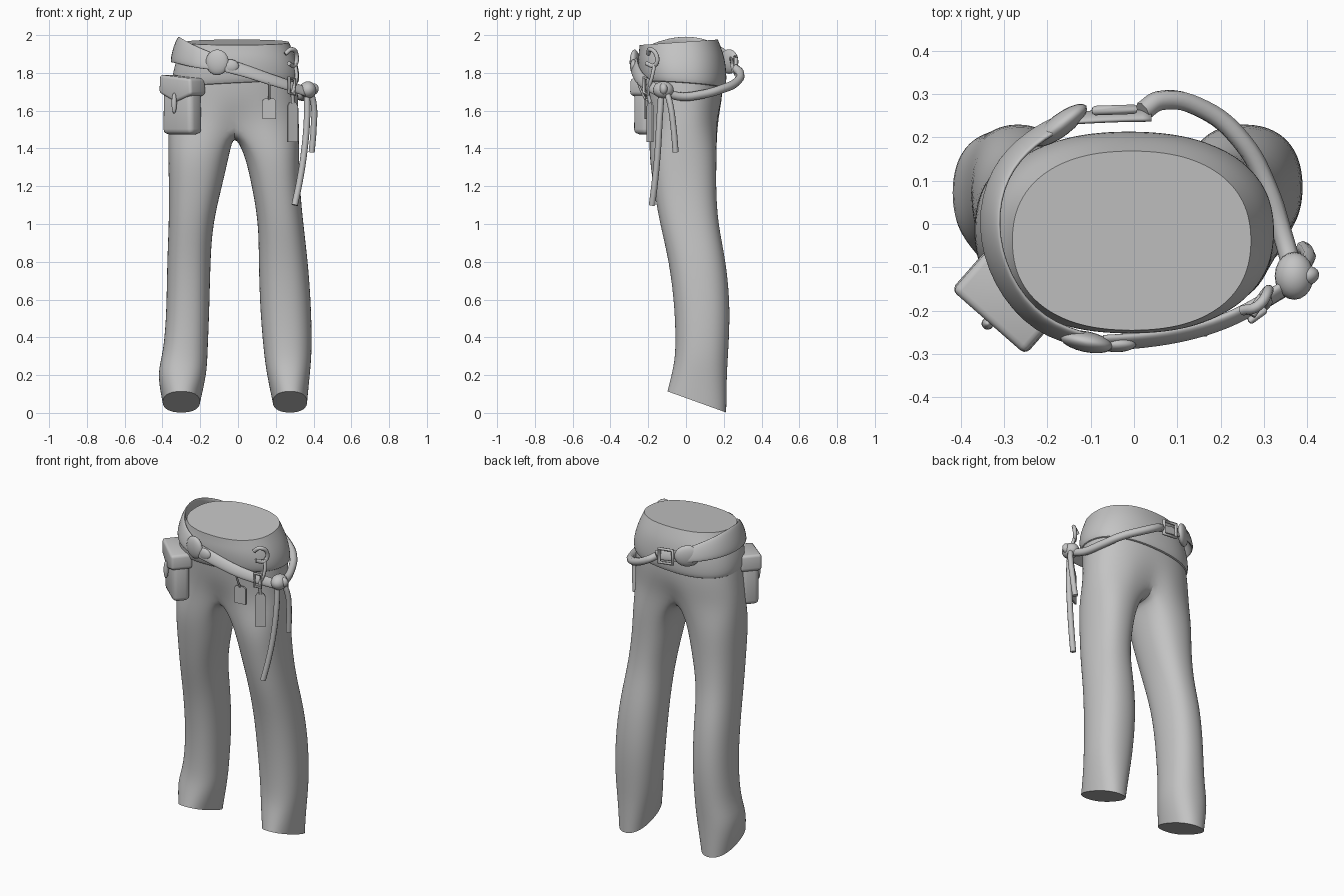
import bpy, bmesh, math
from mathutils import Vector, Matrix

old = bpy.data.objects.get("Cube")
if old:
    bpy.data.objects.remove(old, do_unlink=True)

# One plain cloth colour for everything
GREY = (0.55, 0.55, 0.55, 1)
cloth = bpy.data.materials.new("plain_grey")
cloth.use_nodes = True
cloth.diffuse_color = GREY
cloth.node_tree.nodes["Principled BSDF"].inputs["Base Color"].default_value = GREY


def finish(ob, subsurf=0, angle=50):
    """Material, optional subdivision and smooth shading."""
    ob.data.materials.clear()
    ob.data.materials.append(cloth)
    bpy.ops.object.select_all(action='DESELECT')
    ob.select_set(True)
    bpy.context.view_layer.objects.active = ob
    bpy.ops.object.shade_smooth_by_angle(angle=math.radians(angle))
    if subsurf:
        mod = ob.modifiers.new("Subdivision", 'SUBSURF')
        mod.levels = mod.render_levels = subsurf
    return ob


def from_bmesh(name, bm, **kw):
    bmesh.ops.recalc_face_normals(bm, faces=bm.faces)
    mesh = bpy.data.meshes.new(name)
    bm.to_mesh(mesh)
    bm.free()
    ob = bpy.data.objects.new(name, mesh)
    bpy.context.collection.objects.link(ob)
    return finish(ob, **kw)


def bridge(bm, a, b):
    n = len(a)
    for i in range(n):
        bm.faces.new((a[i], a[(i + 1) % n], b[(i + 1) % n], b[i]))


def cap(bm, ring):
    """Close a ring with a flat face and a crisp rim."""
    crease = bm.edges.layers.float.get("crease_edge") or bm.edges.layers.float.new("crease_edge")
    for e in bm.faces.new(ring).edges:
        e[crease] = 1


def oval(bm, z, x0, x1, y0, y1, angles, tilt=0, lean=0, power=2.3):
    """Ring of vertices; angle 0 is front, going towards +x."""
    cx, cy, rx, ry = (x0 + x1) / 2, (y0 + y1) / 2, (x1 - x0) / 2, (y1 - y0) / 2
    ring = []
    for a in angles:
        s, c = math.sin(a), -math.cos(a)
        dx = math.copysign(abs(s) ** (2 / power), s) * rx
        dy = math.copysign(abs(c) ** (2 / power), c) * ry
        ring.append(bm.verts.new((cx + dx, cy + dy, z + tilt * dy + lean * dx)))
    return ring


# Trousers: hip rings split at a crotch seam into two leg tubes
HIP = 28
hip_angles = [math.tau * i / HIP for i in range(HIP)]
bm = bmesh.new()
hips = [oval(bm, *row, hip_angles) for row in (
    (1.9, -.30, .29, -.23, .18),
    (1.78, -.335, .315, -.23, .195),
    (1.65, -.355, .32, -.215, .195),
    (1.53, -.37, .325, -.205, .18))]
for v in hips[-1]:
    v.co.y *= 1 - 0.2 * math.exp(-(v.co.x / 0.08) ** 2)
cap(bm, hips[0])
for upper, lower in zip(hips, hips[1:]):
    bridge(bm, upper, lower)
half = HIP // 2
front, back = hips[-1][0].co, hips[-1][half].co
seam = []
for i in range(1, 6):
    p = back.lerp(front, i / 6)
    seam.append(bm.verts.new((p.x, p.y, 1.5 - 0.025 * math.sin(math.pi * i / 6))))

# Leg rows: z, right outer, right inner, left inner, left outer, front, back
legs = (
    (1.38, -.372, -.042, .032, .325, -.2, .165),
    (1.2, -.367, -.083, .073, .328, -.175, .16),
    (1.0, -.367, -.133, .108, .347, -.14, .17),
    (.8, -.377, -.145, .108, .372, -.09, .215),
    (.55, -.379, -.15, .115, .39, -.06, .237),
    (.32, -.395, -.16, .135, .393, -.055, .225),
    (.21, -.432, -.163, .15, .382, -.072, .217),
    (.058, -.4, -.2, .183, .367, -.1, .215))
for side in (1, -1):
    ring = [hips[-1][side * j % HIP] for j in range(half + 1)] + seam
    n = len(ring)
    turn = [side * (math.tau * i / n - math.radians(36)) for i in range(n)]
    for z, r_out, r_in, l_in, l_out, y0, y1 in legs:
        x0, x1 = (l_in, l_out) if side > 0 else (r_out, r_in)
        tilt = -.36 if z < .1 else -.1 if z < .3 else 0
        nxt = oval(bm, z, x0, x1, y0, y1, turn, tilt)
        bridge(bm, ring, nxt)
        ring = nxt
    cap(bm, ring)
from_bmesh("trousers", bm, subsurf=2)

# Waist layer with a turned-under lower lip and closed top
bm = bmesh.new()
rings = [oval(bm, *row[:5], hip_angles, *row[5:]) for row in (
    (1.74, -.32, .30, -.21, .18, -.06, .05),
    (1.72, -.35, .325, -.238, .21, -.08, .05),
    (1.79, -.352, .328, -.252, .218, -.06, .04),
    (1.87, -.33, .31, -.256, .208, 0, 0),
    (1.92, -.3, .29, -.25, .19, .03, 0),
    (1.962, -.283, .272, -.247, .17, .07, 0))]
for a, b in zip(rings, rings[1:]):
    bridge(bm, a, b)
cap(bm, rings[-1])
from_bmesh("waist_layer", bm, subsurf=2)


def strap(name, path, thick=.014, lean=0.3):
    """Flat belt along points (x, y, z, half height)."""
    bm = bmesh.new()
    rings = []
    for i, (x, y, z, h) in enumerate(path):
        p, q = path[max(i - 1, 0)], path[min(i + 1, len(path) - 1)]
        out = Vector((q[1] - p[1], p[0] - q[0], 0)).normalized()
        if out.dot(Vector((x, y, 0))) < 0:
            out.negate()
        up = Vector((0, 0, 1)) - out * lean
        rings.append([bm.verts.new(Vector((x, y, z)) + up * h * math.sin(a) + out * thick * math.cos(a))
                      for a in (math.tau * k / 10 for k in range(10))])
    for a, b in zip(rings, rings[1:]):
        bridge(bm, a, b)
    cap(bm, rings[0])
    cap(bm, rings[-1])
    return from_bmesh(name, bm, subsurf=2, angle=100)


strap("side_belt", [
    (-.1, -.272, 1.852, .042), (-.22, -.24, 1.88, .058), (-.31, -.13, 1.915, .067),
    (-.342, 0, 1.928, .075), (-.315, .12, 1.915, .067), (-.24, .2, 1.89, .055), (-.15, .245, 1.86, .04)])
strap("front_belt", [
    (-.07, -.275, 1.842, .04), (.05, -.267, 1.808, .036), (.16, -.245, 1.768, .034),
    (.26, -.205, 1.738, .032), (.36, -.14, 1.7, .028)], .016)
strap("back_belt", [(-.14, .245, 1.855, .035), (-.04, .25, 1.84, .032), (.04, .25, 1.82, .028)], .012)


def tube(name, points, radius, closed=False, bezier=True):
    """Round cord through points."""
    curve = bpy.data.curves.new(name, 'CURVE')
    curve.dimensions = '3D'
    curve.bevel_depth, curve.bevel_resolution, curve.resolution_u = radius, 2, 6
    curve.use_fill_caps = True
    sp = curve.splines.new('BEZIER' if bezier else 'POLY')
    pts = sp.bezier_points if bezier else sp.points
    pts.add(len(points) - 1)
    for p, co in zip(pts, points):
        if bezier:
            p.co, p.handle_left_type, p.handle_right_type = co, 'AUTO', 'AUTO'
        else:
            p.co = (*co, 1)
    sp.use_cyclic_u = closed
    ob = bpy.data.objects.new(name, curve)
    bpy.context.collection.objects.link(ob)
    bpy.ops.object.select_all(action='DESELECT')
    ob.select_set(True)
    bpy.context.view_layer.objects.active = ob
    bpy.ops.object.convert(target='MESH')
    return finish(bpy.context.object)


# Cord round the left side, hanging ends and hook
tube("side_cord", [(.02, .26, 1.825), (.06, .285, 1.8), (.16, .265, 1.75), (.25, .19, 1.715),
                   (.31, .08, 1.685), (.345, -.03, 1.675), (.37, -.12, 1.7)], .023)
tube("short_cord_end", [(.375, -.11, 1.72), (.4, -.085, 1.64), (.4, -.065, 1.5), (.39, -.055, 1.38)], .016)
tube("long_cord_end", [(.365, -.13, 1.7), (.365, -.14, 1.55), (.35, -.15, 1.38),
                       (.325, -.165, 1.22), (.3, -.18, 1.1)], .017)
tube("belt_hook", [(.25, -.2, 1.9), (.285, -.19, 1.925), (.31, -.155, 1.89), (.3, -.165, 1.84), (.27, -.21, 1.85)], .012)
tube("hook_strap", [(.3, -.165, 1.85), (.31, -.18, 1.78), (.29, -.2, 1.7), (.29, -.19, 1.64)], .01)
tube("tag_string", [(.165, -.255, 1.75), (.165, -.235, 1.7), (.165, -.215, 1.66)], .006)
tube("back_buckle", [(-.09, .262, 1.885), (.0, .265, 1.875), (.0, .265, 1.79), (-.09, .262, 1.8)],
     .011, True, False)
tube("belt_keeper", [(.27, -.222, 1.775), (.3, -.2, 1.765), (.3, -.2, 1.685), (.27, -.222, 1.695)],
     .009, True, False)


def ball(name, loc, scale, turn=0):
    bm = bmesh.new()
    bmesh.ops.create_uvsphere(bm, u_segments=20, v_segments=12, radius=1)
    bm.transform(Matrix.Translation(loc) @ Matrix.Rotation(turn, 4, 'Z') @ Matrix.Diagonal((*scale, 1)))
    return from_bmesh(name, bm)


# Round clasps and the knot
ball("front_clasp", (-.11, -.272, 1.856), (.062, .024, .068), -.2)
ball("front_clasp_tip", (-.04, -.278, 1.835), (.045, .018, .036))
ball("back_clasp", (-.17, .228, 1.86), (.075, .026, .065), .65)
ball("knot", (.37, -.12, 1.71), (.045, .055, .045))
ball("knot_loop", (.4, -.12, 1.715), (.028, .022, .03), .3)


def plate(name, outline, depth, loc, turn=0, bevel=0):
    """Outline in x-z, given thickness, placed and turned about z."""
    bm = bmesh.new()
    face = bm.faces.new([bm.verts.new((x, -depth / 2, z)) for x, z in outline])
    moved = bmesh.ops.extrude_face_region(bm, geom=[face])["geom"]
    bmesh.ops.translate(bm, vec=(0, depth, 0), verts=[v for v in moved if isinstance(v, bmesh.types.BMVert)])
    if bevel:
        bmesh.ops.bevel(bm, geom=bm.edges[:], offset=bevel, segments=3, affect='EDGES', profile=0.5)
    bm.transform(Matrix.Translation(loc) @ Matrix.Rotation(turn, 4, 'Z'))
    return from_bmesh(name, bm, angle=40)


# Pouch on the right hip, turned outward
TURN = -.72
plate("pouch_body", [(-.105, -.14), (.105, -.14), (.1, .12), (-.1, .12)], .1, (-.295, -.18, 1.615), TURN, .028)
plate("pouch_flap", [(-.115, -.02), (0, -.07), (.115, -.03), (.11, .055), (-.11, .075)], .125,
      (-.295, -.18, 1.715), TURN, .016)
ball("pouch_toggle", (-.338, -.23, 1.64), (.014, .014, .055), TURN)

# Hanging tags
for name, w, h, loc, turn in (("small_tag", .036, .055, (.165, -.212, 1.61), .1),
                              ("large_tag", .03, .105, (.288, -.19, 1.54), .5)):
    plate(name, [(-w, -h), (w, -h), (w, h * .8), (w * .6, h), (-w * .6, h), (-w, h * .8)], .009, loc, turn)
